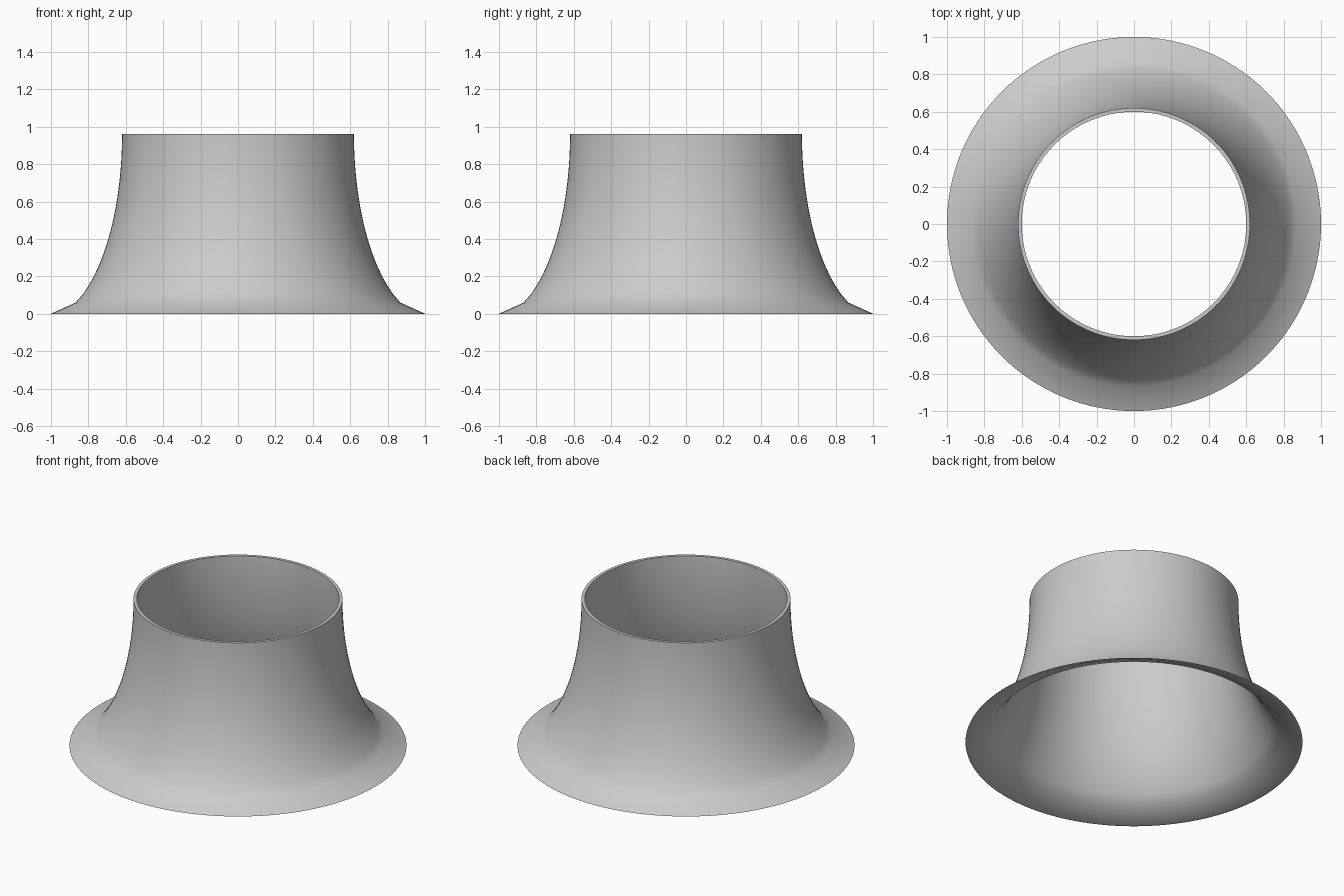
import bpy, bmesh, math

cube = bpy.data.objects.get("Cube")
if cube:
    bpy.data.objects.remove(cube, do_unlink=True)

HEIGHT, NECK, WALL = 0.96, 0.62, 0.02
SEGMENTS, STEPS = 128, 32

# Single grey material
grey = bpy.data.materials.new("light grey")
grey.use_nodes = True
colour = (0.6, 0.6, 0.6, 1)
grey.diffuse_color = colour
grey.node_tree.nodes["Principled BSDF"].inputs["Base Color"].default_value = colour


def flare_radius(z):
    """Elliptical sweep, vertical at the neck and widening downwards."""
    drop = (HEIGHT - z) / 0.98
    return NECK + 0.41 * (1 - math.sqrt(1 - drop * drop))


# Outer profile: flange edge, then the curved neck
outer = [(1.0, 0.0)]
for i in range(STEPS + 1):
    z = 0.06 + (HEIGHT - 0.06) * math.sin(i / STEPS * math.pi / 2)
    outer.append((flare_radius(z), z))
inner = [(r - WALL, z) for r, z in reversed(outer)]
profile = outer + inner

# Revolve the closed wall section around the vertical axis
bm = bmesh.new()
rings = []
for r, z in profile:
    angles = [2 * math.pi * s / SEGMENTS for s in range(SEGMENTS)]
    rings.append([bm.verts.new((r * math.cos(a), r * math.sin(a), z)) for a in angles])
for i, ring in enumerate(rings):
    above = rings[(i + 1) % len(rings)]
    for s in range(SEGMENTS):
        n = (s + 1) % SEGMENTS
        bm.faces.new((ring[s], ring[n], above[n], above[s]))
bmesh.ops.recalc_face_normals(bm, faces=bm.faces)

mesh = bpy.data.meshes.new("flared_collar")
bm.to_mesh(mesh)
bm.free()
mesh.materials.append(grey)
collar = bpy.data.objects.new("flared_collar", mesh)
bpy.context.collection.objects.link(collar)

# Smooth walls with crisp rims
bpy.ops.object.select_all(action="DESELECT")
collar.select_set(True)
bpy.context.view_layer.objects.active = collar
bpy.ops.object.shade_smooth_by_angle(angle=math.radians(35))
